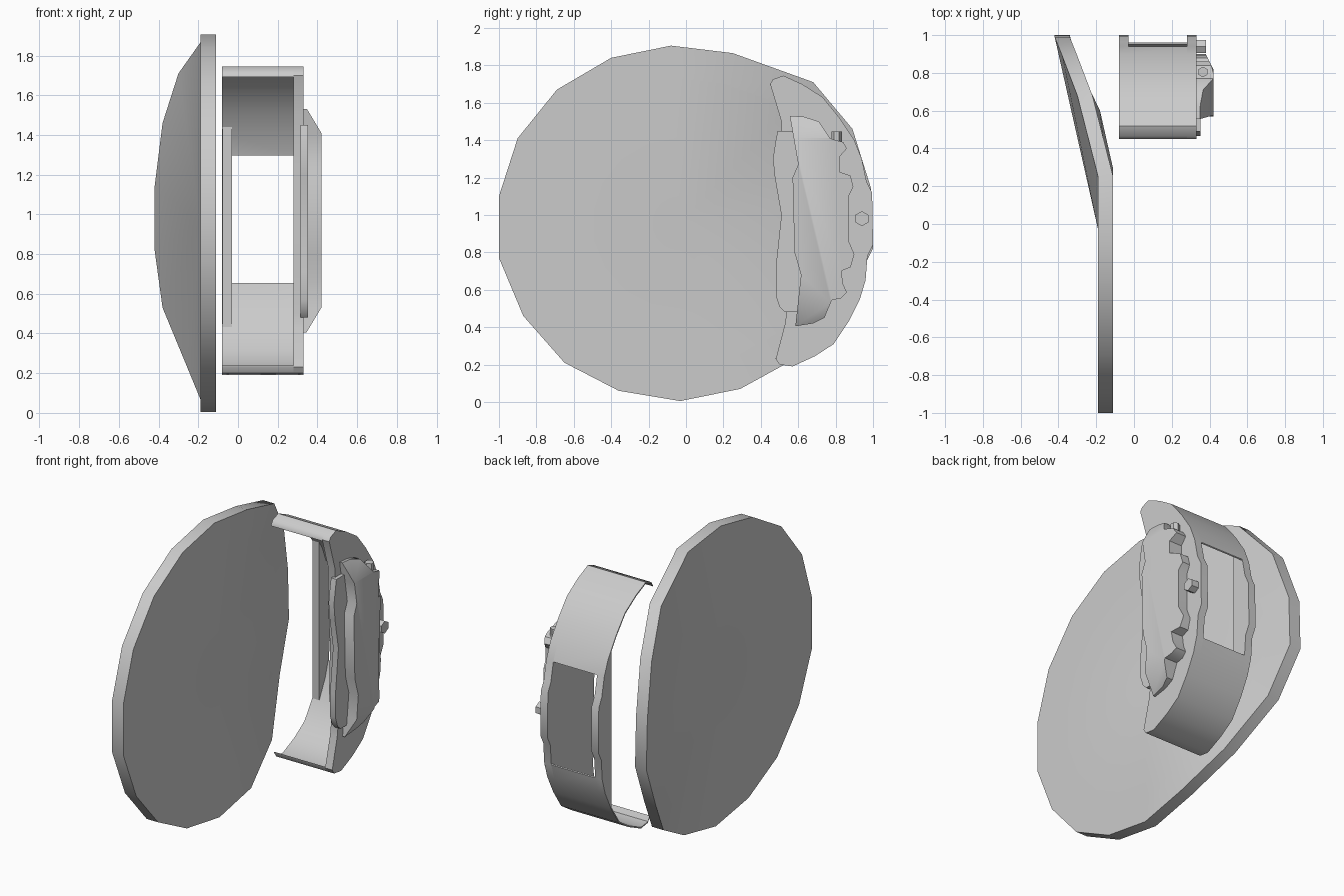
import bpy, bmesh, math
from mathutils import Vector

if "Cube" in bpy.data.objects:
    bpy.data.objects.remove(bpy.data.objects["Cube"])


def finish(name, bm, smooth=None):
    bmesh.ops.recalc_face_normals(bm, faces=bm.faces[:])
    me = bpy.data.meshes.new(name)
    bm.to_mesh(me)
    bm.free()
    ob = bpy.data.objects.new(name, me)
    bpy.context.collection.objects.link(ob)
    if smooth:
        bpy.ops.object.select_all(action='DESELECT')
        ob.select_set(True)
        bpy.context.view_layer.objects.active = ob
        bpy.ops.object.shade_smooth_by_angle(angle=math.radians(smooth))
    return ob


def prism(outline, x0, x1):
    """Extrude a (y, z) outline along x."""
    bm = bmesh.new()
    f = bm.faces.new([bm.verts.new((x0, y, z)) for y, z in outline])
    new = bmesh.ops.extrude_face_region(bm, geom=[f])['geom']
    for v in new:
        if isinstance(v, bmesh.types.BMVert):
            v.co.x = x1
    return bm


# Brake disc: 18-sided plate bent away on the caliper side (y, z, bend)
rim = [(-.03, .005, 0), (.29, .07, 0), (.60, .24, -.07), (.85, .53, -.19),
       (1, .82, -.23), (.99, 1.14, -.23), (.89, 1.46, -.19), (.68, 1.71, -.11),
       (.25, 1.865, 0), (-.08, 1.905, 0), (-.40, 1.84, 0), (-.69, 1.67, 0),
       (-.90, 1.41, 0), (-1, 1.10, 0), (-1, .77, 0), (-.87, .46, 0),
       (-.65, .21, 0), (-.36, .06, 0)]
n = len(rim)


def ring(bm, x, s):
    """Rim outline scaled about the disc centre."""
    return [bm.verts.new((x + b * s, y * s, .955 + (z - .955) * s)) for y, z, b in rim]


def fan(bm, loop, x):
    c = bm.verts.new((x, -.03, .955))
    for i in range(n):
        bm.faces.new((loop[i], loop[(i + 1) % n], c))


bm = bmesh.new()
back, front, inner = ring(bm, -.19, 1), ring(bm, -.11, 1), ring(bm, -.11, .82)
for i in range(n):
    j = (i + 1) % n
    bm.faces.new((back[i], back[j], front[j], front[i]))
    bm.faces.new((front[i], front[j], inner[j], inner[i]))
fan(bm, back, -.19)
finish("brake_disc", bm, 35)

# Centre face of the disc, flush with the outer band
bm = bmesh.new()
fan(bm, ring(bm, -.11, .82), -.11)
ob = finish("disc_centre", bm, 35)
if ob.data.polygons[0].normal.x < 0:
    ob.data.flip_normals()

# Caliper bridge: thin arched shell with a window (y, z, edge bulge)
arc = [(.45, 1.70, 0), (.465, 1.725, 0), (.52, 1.745, 0), (.62, 1.70, 0), (.73, 1.63, 0),
       (.82, 1.52, 0), (.90, 1.40, 0), (.94, 1.30, 0), (.965, 1.18, 0), (.97, 1.12, .025),
       (.975, .84, .025), (.97, .78, 0), (.96, .65, 0), (.93, .55, 0), (.87, .43, 0),
       (.79, .31, 0), (.69, .245, 0), (.57, .19, 0), (.50, .20, 0), (.48, .23, 0)]
centre = Vector((.35, .97))
bm = bmesh.new()


def station(x):
    out, ins = [], []
    for y, z, b in arc:
        p = Vector((y + b, z))
        q = p + (centre - p).normalized() * .008
        out.append(bm.verts.new((x, p.x, p.y)))
        ins.append(bm.verts.new((x, q.x, q.y)))
    return out, ins


st = [station(x) for x in (-.08, -.03, .28)]
last, w0, w1 = len(arc) - 1, 7, 12
for s in range(2):
    (o0, i0), (o1, i1) = st[s], st[s + 1]
    for k in range(last):
        window = w0 <= k < w1
        if s == 0 or not window:
            bm.faces.new((o0[k], o0[k + 1], o1[k + 1], o1[k]))
            bm.faces.new((i0[k], i1[k], i1[k + 1], i0[k + 1]))
        if s == 0:
            bm.faces.new((o0[k], i0[k], i0[k + 1], o0[k + 1]))
            if window:
                bm.faces.new((o1[k], o1[k + 1], i1[k + 1], i1[k]))
    for k in (0, last) + ((w0, w1) if s == 1 else ()):
        bm.faces.new((o0[k], o1[k], i1[k], i0[k]))
finish("caliper_bridge", bm, 40)

# Inner flange: straight-edged web on the disc side of the bridge
web = [(.863, 1.45)] + [(y + b - .002, z) for y, z, b in arc[6:15]] + [(.863, .43)]
finish("caliper_inner_flange", prism(web, -.079, -.03), 30)

# Caliper side plate closing the outer side of the bridge
plate = [(y + b, z) for y, z, b in arc]
plate += [(.53, .42), (.54, .50), (.52, .70), (.53, 1.0), (.51, 1.25), (.51, 1.5)]
finish("caliper_plate", prism(plate, .28, .33), 40)

# Backing plate peeking out on the inner side of the body
pad = [(.62, 1.45), (.49, 1.45), (.48, 1.40), (.465, 1.30), (.475, 1.20), (.51, 1.0),
       (.48, .72), (.48, .57), (.50, .51), (.53, .48), (.64, .48)]
finish("caliper_backing", prism(pad, .315, .353), 40)

# Caliper body: notched outline with sloping ends
body = [(.555, 1.53), (.63, 1.525), (.71, 1.50), (.77, 1.41), (.80, 1.40), (.84, 1.39),
        (.86, 1.355), (.82, 1.31), (.82, 1.23), (.88, 1.21), (.895, 1.15), (.87, 1.10),
        (.87, .86), (.90, .79), (.88, .72), (.83, .70), (.84, .63), (.86, .585),
        (.83, .555), (.78, .545), (.74, .45), (.68, .42), (.585, .405),
        (.615, .68), (.58, .80), (.57, 1.20), (.60, 1.27)]
bm = prism(body, .32, .42)
for z in (.53, 1.41):
    bmesh.ops.bisect_plane(bm, geom=bm.verts[:] + bm.edges[:] + bm.faces[:],
                           plane_co=(0, 0, z), plane_no=(0, 0, 1))
for v in bm.verts:
    if v.co.x > .4:
        over = max(v.co.z - 1.41, .53 - v.co.z, 0)
        v.co.x -= over * .6 + max(v.co.y - .82, 0) * .5
finish("caliper_body", bm, 40)

# Hexagonal bolt on the outer edge
hexagon = [(.94 + .04 * math.sin(a * math.pi / 3), .98 + .04 * math.cos(a * math.pi / 3))
           for a in range(6)]
finish("centre_bolt", prism(hexagon, .32, .38))

# Small pipe fitting on the top edge, pointing up
bm = bmesh.new()
bmesh.ops.create_cone(bm, cap_ends=True, segments=6, radius1=.028, radius2=.028, depth=.07)
bmesh.ops.translate(bm, verts=bm.verts, vec=(.365, .805, 1.41))
finish("bleed_fitting", bm)
